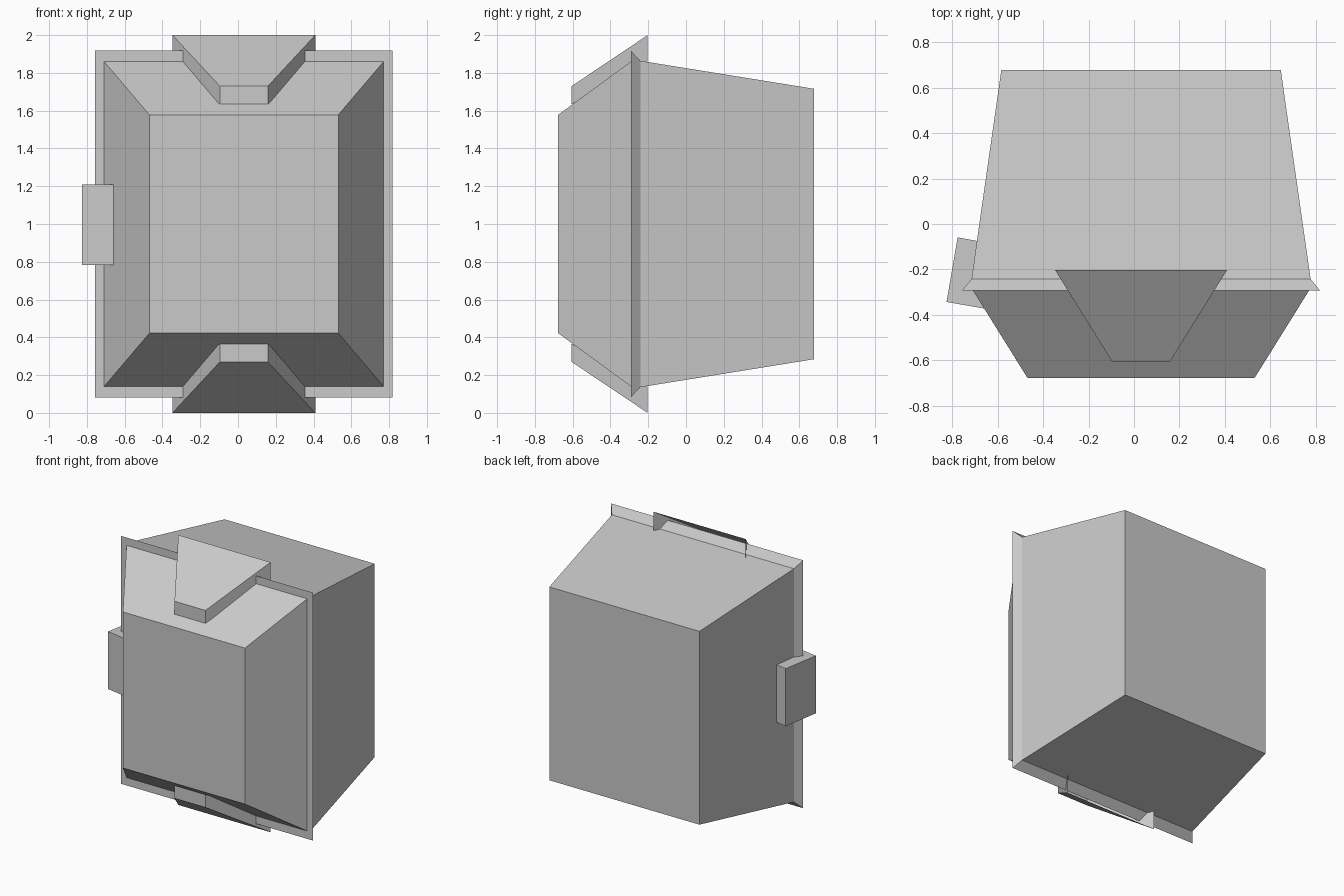
import bpy
import bmesh

if "Cube" in bpy.data.objects:
    bpy.data.objects.remove(bpy.data.objects["Cube"])

grey = bpy.data.materials.new("plain_grey")
grey.use_nodes = True
colour = (0.588, 0.588, 0.588, 1)
grey.diffuse_color = colour
grey.node_tree.nodes["Principled BSDF"].inputs["Base Color"].default_value = colour

CX, CZ = 0.031, 1.0  # centre of the casing


def finish(name, bm):
    bmesh.ops.recalc_face_normals(bm, faces=bm.faces)
    mesh = bpy.data.meshes.new(name)
    bm.to_mesh(mesh)
    bm.free()
    mesh.materials.append(grey)
    obj = bpy.data.objects.new(name, mesh)
    bpy.context.collection.objects.link(obj)
    return obj


def loft(name, rings):
    """Skin a row of four-cornered rings and close both ends."""
    bm = bmesh.new()
    loops = [[bm.verts.new(p) for p in ring] for ring in rings]
    for a, b in zip(loops, loops[1:]):
        for i in range(4):
            j = (i + 1) % 4
            bm.faces.new((a[i], a[j], b[j], b[i]))
    bm.faces.new(loops[0])
    bm.faces.new(loops[-1])
    return finish(name, bm)


def rectangle(y, half_width, half_height):
    return [(CX + sx * half_width, y, CZ + sz * half_height)
            for sx, sz in ((-1, -1), (1, -1), (1, 1), (-1, 1))]


# Casing: tapered back, flared rim, bevelled screen front
loft("casing", [rectangle(*r) for r in (
    (0.677, 0.615, 0.716),
    (-0.242, 0.746, 0.864),
    (-0.292, 0.787, 0.918),
    (-0.292, 0.740, 0.860),
    (-0.677, 0.500, 0.578),
)])


# Hoods: sloped trapezoid plates with side walls, open at the back
def hood(name, side):
    bm = bmesh.new()

    def vert(x, y, height):
        return bm.verts.new((CX + x, y, CZ + side * height))

    outline = ((-0.378, -0.203, 1.0, 0.862), (-0.127, -0.606, 0.73, 0.634),
               (0.127, -0.606, 0.73, 0.634), (0.378, -0.203, 1.0, 0.862))
    outer = [vert(x, y, hi) for x, y, hi, lo in outline]
    inner = [vert(x, y, lo) for x, y, hi, lo in outline]
    bm.faces.new(outer)
    for i in range(3):
        bm.faces.new((outer[i], inner[i], inner[i + 1], outer[i + 1]))
    # Keep the cover facing outward on the open shell
    obj = finish(name, bm)
    if obj.data.polygons[0].normal.z * side < 0:
        obj.data.flip_normals()


hood("top_hood", 1)
hood("bottom_hood", -1)

# Side box: small block set square to the tapered side wall
plan = ((-0.825, -0.343), (-0.659, -0.372), (-0.609, -0.089), (-0.776, -0.059))
loft("side_box", [[(x, y, z) for x, y in plan] for z in (0.784, 1.21)])
